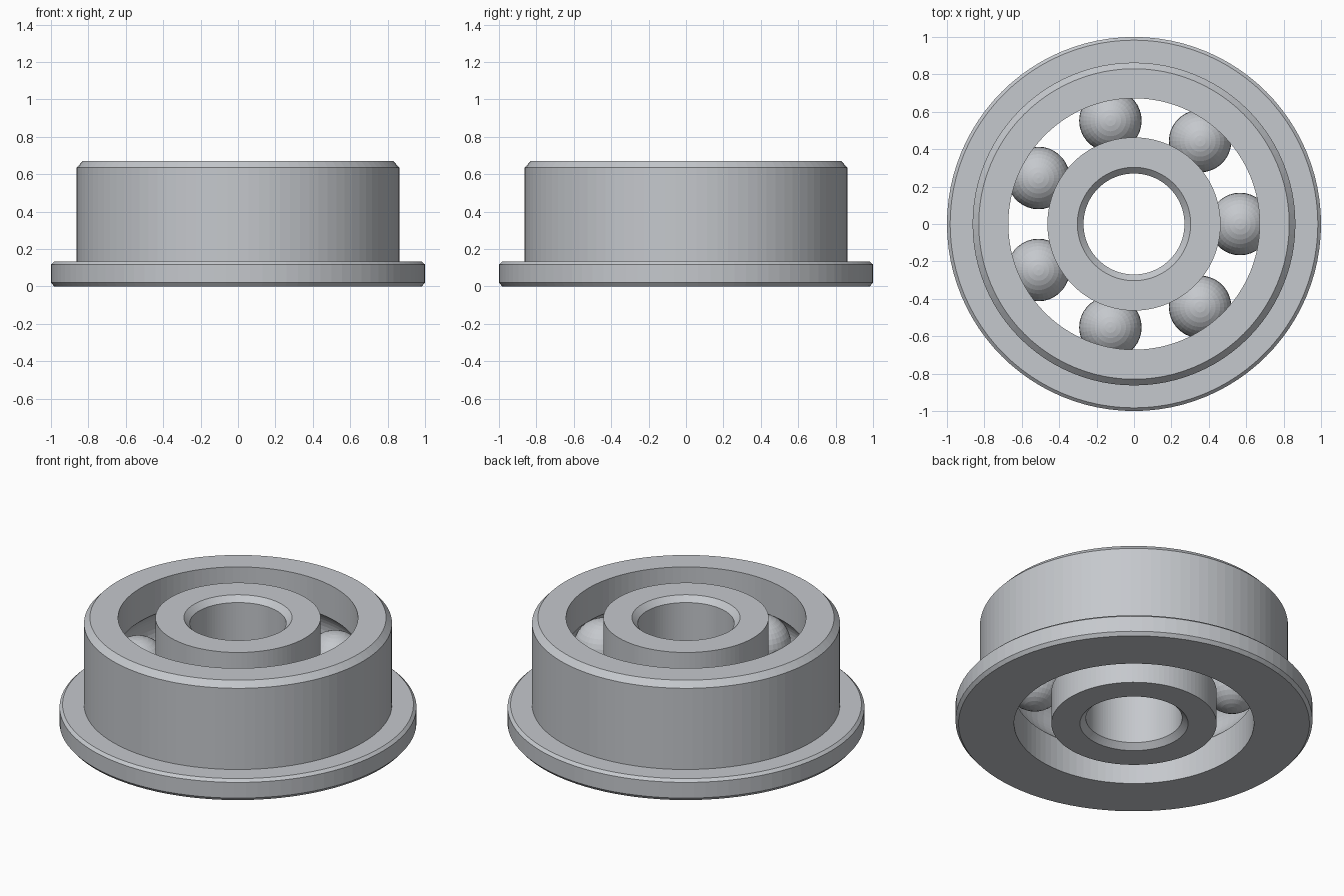
import bpy
import bmesh
from math import sin, cos, pi, acos, atan2, sqrt

cube = bpy.data.objects.get("Cube")
if cube:
    bpy.data.objects.remove(cube, do_unlink=True)

HEIGHT = 0.67
MID = HEIGHT / 2
PITCH = 0.567        # radius of the circle of ball centres
BALL = 0.167
BALLS = 7
INNER_EDGE, OUTER_EDGE = 0.463, 0.672
BORE, BORE_CHAMFER = 0.27, 0.033

steel = bpy.data.materials.new("steel grey")
steel.use_nodes = True
colour = (0.56, 0.58, 0.61, 1)
steel.diffuse_color = colour
steel.node_tree.nodes["Principled BSDF"].inputs["Base Color"].default_value = colour


def finish(bm, name):
    bmesh.ops.recalc_face_normals(bm, faces=bm.faces)
    mesh = bpy.data.meshes.new(name)
    bm.to_mesh(mesh)
    bm.free()
    mesh.materials.append(steel)
    obj = bpy.data.objects.new(name, mesh)
    bpy.context.collection.objects.link(obj)
    return obj


def lathe(name, profile, segments):
    """Turn a closed (radius, z) profile around the z axis."""
    bm = bmesh.new()
    rings = []
    for i in range(segments):
        a = 2 * pi * i / segments
        rings.append([bm.verts.new((r * cos(a), r * sin(a), z)) for r, z in profile])
    n = len(profile)
    for i in range(segments):
        a, b = rings[i], rings[(i + 1) % segments]
        for j in range(n):
            k = (j + 1) % n
            bm.faces.new((a[j], b[j], b[k], a[k]))
    return finish(bm, name)


def groove(edge, side, steps=12):
    """Ball raceway arc cut into a wall, listed from bottom to top."""
    half = acos(abs(edge - PITCH) / BALL)
    angles = [half * (2 * i / steps - 1) for i in range(steps + 1)]
    return [(PITCH + side * BALL * cos(a), MID + BALL * sin(a)) for a in angles]


# Outer ring with flange, chamfers and raceway
outer = [(OUTER_EDGE, 0), (0.983, 0), (1, 0.02), (1, 0.117), (0.983, 0.133),
         (0.863, 0.133), (0.863, 0.635), (0.83, HEIGHT), (OUTER_EDGE, HEIGHT)]
lathe("outer_ring", outer + groove(OUTER_EDGE, 1)[::-1], 96)

# Inner ring with chamfered bore and raceway
inner = [(INNER_EDGE, HEIGHT), (BORE + BORE_CHAMFER, HEIGHT),
         (BORE, HEIGHT - BORE_CHAMFER), (BORE, BORE_CHAMFER),
         (BORE + BORE_CHAMFER, 0), (INNER_EDGE, 0)]
lathe("inner_ring", inner + groove(INNER_EDGE, -1), 96)

# Balls spaced evenly around the raceway
for i in range(BALLS):
    a = 2 * pi * i / BALLS
    bm = bmesh.new()
    bmesh.ops.create_uvsphere(bm, u_segments=36, v_segments=18, radius=BALL)
    ball = finish(bm, f"ball_{i + 1}")
    ball.location = (PITCH * cos(a), PITCH * sin(a), MID)
